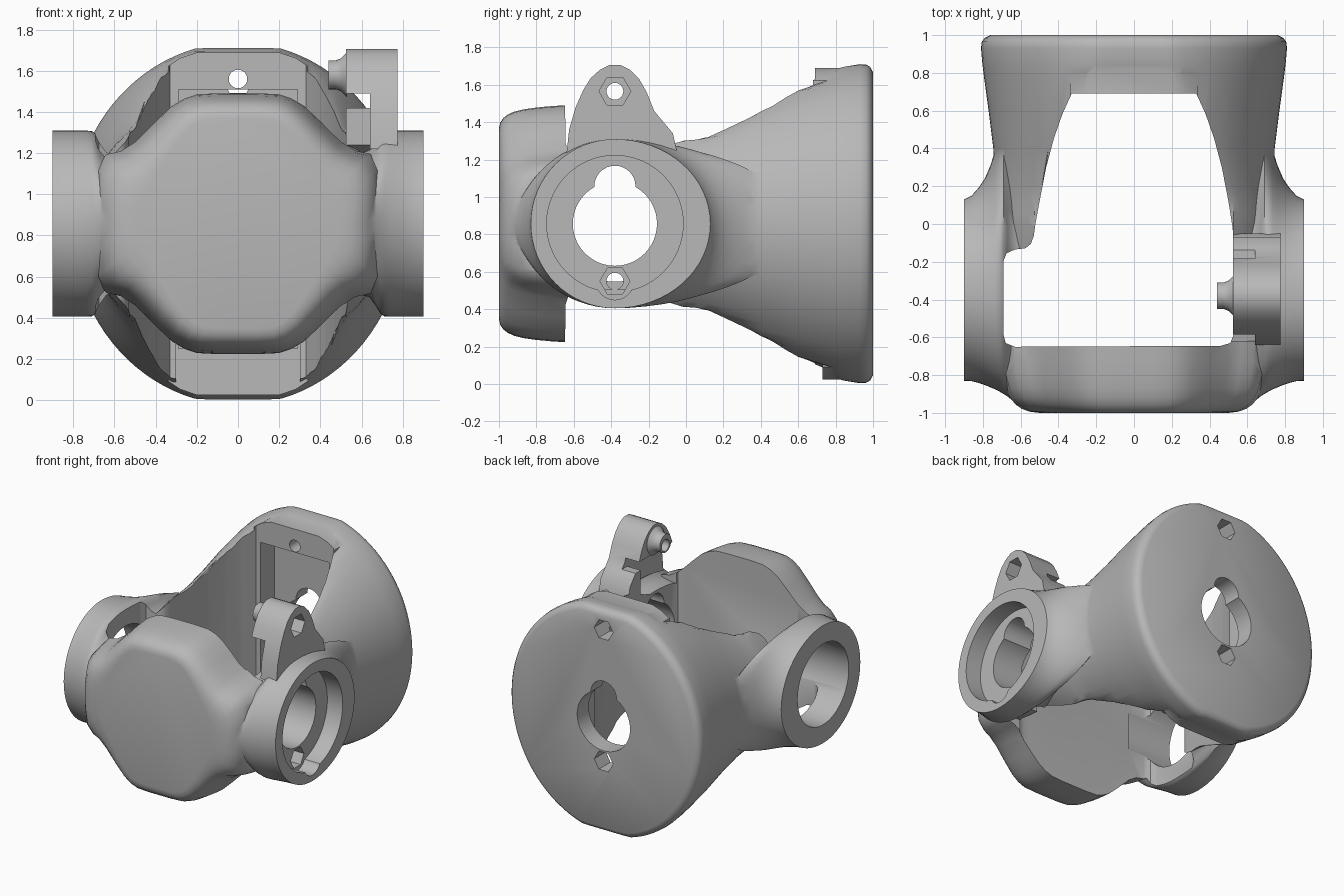
import bpy, bmesh, math
from math import sin, cos, pi

if "Cube" in bpy.data.objects:
    bpy.data.objects.remove(bpy.data.objects["Cube"])

grey = bpy.data.materials.new("plain_grey")
grey.use_nodes = True
grey.diffuse_color = (0.48, 0.48, 0.48, 1)
grey.node_tree.nodes["Principled BSDF"].inputs["Base Color"].default_value = (0.48, 0.48, 0.48, 1)
ZC, YB = 0.857, -0.38          # axis height, pivot position


def loft(name, rings):
    """Skin a list of equal rings and cap both ends."""
    bm = bmesh.new()
    rows = [[bm.verts.new(p) for p in r] for r in rings]
    n = len(rows[0])
    for a, b in zip(rows, rows[1:]):
        for i in range(n):
            j = (i + 1) % n
            bm.faces.new((a[i], a[j], b[j], b[i]))
    bm.faces.new(rows[0][::-1])
    bm.faces.new(rows[-1])
    bmesh.ops.recalc_face_normals(bm, faces=bm.faces)
    me = bpy.data.meshes.new(name)
    bm.to_mesh(me)
    bm.free()
    me.materials.append(grey)
    ob = bpy.data.objects.new(name, me)
    bpy.context.collection.objects.link(ob)
    return ob


def prism(name, axis, pts, lo, hi):
    """Extrude a flat outline along one axis."""
    place = {"x": lambda a, b, t: (t, a, b),
             "y": lambda a, b, t: (a, t, b),
             "z": lambda a, b, t: (a, b, t)}[axis]
    return loft(name, [[place(a, b, t) for a, b in pts] for t in (lo, hi)])


def disc(a, b, r, n=48):
    return [(a + r * cos(2 * pi * i / n), b + r * sin(2 * pi * i / n)) for i in range(n)]


def rect(a0, a1, b0, b1):
    return [(a0, b0), (a1, b0), (a1, b1), (a0, b1)]


def combine(base, others, op):
    for ob in others:
        mod = base.modifiers.new(op, "BOOLEAN")
        mod.operation, mod.solver, mod.object = op, "EXACT", ob
        dg = bpy.context.evaluated_depsgraph_get()
        me = bpy.data.meshes.new_from_object(base.evaluated_get(dg))
        base.modifiers.clear()
        base.data = me
        bpy.data.objects.remove(ob)


# Flared shell behind the pivots: ellipses flattened at top and bottom
def shell_ring(y, rx, rz, top, n=96):
    ring = []
    for i in range(n):
        a = 2 * pi * i / n
        ring.append((rx * cos(a), y, ZC + max(-top, min(top, sin(a) * rz))))
    return ring


frame = loft("yoke_frame", [shell_ring(*s) for s in (
    (-0.7, 0.64, 0.36, 0.33), (-0.4, 0.7, 0.45, 0.38), (-0.15, 0.735, 0.58, 0.435),
    (0.0, 0.745, 0.63, 0.445), (0.06, 0.745, 0.64, 0.45), (0.12, 0.742, 0.65, 0.465),
    (0.2, 0.74, 0.67, 0.5), (0.4, 0.745, 0.75, 0.607), (0.6, 0.77, 0.82, 0.715),
    (0.8, 0.797, 0.862, 0.825), (0.84, 0.802, 0.87, 0.838), (0.93, 0.81, 0.88, 0.853),
    (0.965, 0.806, 0.877, 0.85), (0.985, 0.79, 0.86, 0.838), (1.0, 0.76, 0.835, 0.81))])
adds = []

# Cushion-shaped front plate
back_q = [(0, .635), (.1, .635), (.2, .63), (.26, .61), (.32, .575), (.4, .5), (.5, .4),
          (.57, .355), (.64, .34), (.7, .28), (.72, .12), (.72, 0)]
face_q = [(0, .51), (.1, .51), (.16, .505), (.21, .485), (.26, .44), (.32, .36), (.385, .26),
          (.42, .2), (.455, .14), (.485, .08), (.5, .03), (.5, 0)]


def plate_ring(y, t):
    q = [(a + (c - a) * t, b + (d - b) * t) for (a, b), (c, d) in zip(back_q, face_q)]
    half = q + [(x, -z) for x, z in q[-2::-1]]
    full = half + [(-x, z) for x, z in half[-2:0:-1]]
    return [(x, y, ZC + z) for x, z in full]


adds.append(loft("front_plate", [plate_ring(*s) for s in (
    (-.62, 0), (-.72, .05), (-.8, .11), (-.87, .19), (-.92, .29), (-.955, .42), (-.978, .57),
    (-.993, .75), (-1, 1))]))


# Pivot bosses flaring into the shell behind and the plate in front
def boss_ring(x, front, rear, rz, n=64):
    return [(x, YB + (rear if cos(a) > 0 else front) * cos(a), ZC + rz * sin(a))
            for a in (2 * pi * i / n for i in range(n))]


for s in (1, -1):
    adds.append(loft("pivot_boss", [boss_ring(s * x, f, r, z) for x, f, r, z in (
        (.9, .45, .51, .452), (.86, .452, .53, .452), (.82, .462, .575, .452),
        (.79, .472, .62, .452), (.76, .485, .69, .452), (.735, .495, .77, .452),
        (.71, .508, .87, .45), (.69, .52, .96, .435), (.67, .533, .96, .4), (.64, .557, .94, .36),
        (.6, .58, .9, .345), (.56, .595, .85, .335), (.5, .6, .8, .33))]))

# Lips at the top and bottom of the shell opening
for s, y in ((1, 0.68), (-1, 0.73)):
    adds.append(prism("opening_lip", "y", [(x, ZC + s * z) for x, z in (
        (-.34, .6), (.34, .6), (.34, .765), (.28, .805), (.2, .832),
        (-.2, .832), (-.28, .805), (-.34, .765))], y, 0.9))
combine(frame, adds, "UNION")

# Plan-shaped opening through the middle, wider on one side
opening = [(.33, .69), (.38, .58), (.425, .45), (.465, .3), (.5, .12), (.522, -.02), (.53, -.15),
           (.53, -.58), (.51, -.63), (.46, -.645),
           (-.63, -.65), (-.68, -.63), (-.692, -.58), (-.692, -.2), (-.675, -.155), (-.63, -.135),
           (-.575, -.128), (-.545, -.105), (-.53, -.06), (-.522, 0), (-.5, .12), (-.465, .3),
           (-.425, .45), (-.38, .58), (-.33, .69)]
cuts = [prism("cut", "z", opening, -0.5, 2.5)]
# Deeper lower edge, recess inside the back plate, lobed hole and screw holes
cuts.append(prism("cut", "z", rect(-.3, .3, .6, .73), -0.5, 0.5))
cuts.append(prism("cut", "y", rect(-.29, .29, .25, 1.51), 0.5, 0.86))
cuts.append(prism("cut", "y", disc(0, ZC, .225), 0.5, 1.2))
cuts.append(prism("cut", "y", disc(0, ZC + .2, .11, 32), 0.5, 1.2))
for z in (.55, 1.56):
    cuts.append(prism("cut", "y", disc(0, z, .045, 24), 0.5, 1.2))
    cuts.append(prism("cut", "y", disc(0, z, .08, 6), 0.8, 1.2))
# Plain bore on one side, stepped horn seat on the other
cuts.append(prism("cut", "x", disc(YB, ZC, .31, 64), -1.2, -0.5))
cuts.append(prism("cut", "x", disc(YB, ZC, .365, 64), 0.77, 1.2))
cuts.append(prism("cut", "x", disc(YB, ZC, .225), 0.4, 1.2))
cuts.append(prism("cut", "x", disc(YB, ZC + .2, .11, 32), 0.4, 1.2))
cuts.append(prism("cut", "x", disc(YB, .55, .1, 32), 0.77, 1.2))
cuts.append(prism("cut", "x", disc(YB, .55, .08, 6), 0.62, 1.2))
cuts.append(prism("cut", "x", disc(YB, .55, .045, 24), 0.4, 1.2))
combine(frame, cuts, "DIFFERENCE")

# Upright lug with a relief notch, spacer nub and screw hole
side = [(-.64, 1.22), (-.625, 1.36), (-.59, 1.48), (-.55, 1.57), (-.51, 1.635), (-.46, 1.68),
        (-.41, 1.705), (-.35, 1.705), (-.3, 1.68), (-.25, 1.63), (-.21, 1.56), (-.17, 1.46),
        (-.12, 1.4), (-.07, 1.34), (-.05, 1.25), (-.1, 1.2), (-.2, 1.24), (-.38, 1.26), (-.5, 1.25)]
lug = prism("pivot_lug", "x", side, 0.525, 0.775)
combine(lug, [prism("cut", "x", rect(-.9, -.2, 1.0, 1.49), 0.4, 0.64),
              prism("cut", "x", rect(-.25, .2, 1.42, 1.49), 0.4, 0.64)], "DIFFERENCE")
nub = loft("nub", [[(x, y, z) for y, z in disc(YB, 1.58, r, 32)]
                   for x, r in ((.44, .07), (.475, .07), (.5, .08), (.53, .11))])
combine(lug, [nub], "UNION")
combine(lug, [prism("cut", "x", disc(YB, 1.565, .045, 24), 0.3, 1.2),
              prism("cut", "x", disc(YB, 1.565, .085, 6), 0.62, 1.2)], "DIFFERENCE")

# Smooth shading with crisp edges
for ob in (frame, lug):
    bpy.ops.object.select_all(action="DESELECT")
    ob.select_set(True)
    bpy.context.view_layer.objects.active = ob
    bpy.ops.object.shade_smooth_by_angle(angle=math.radians(36))
